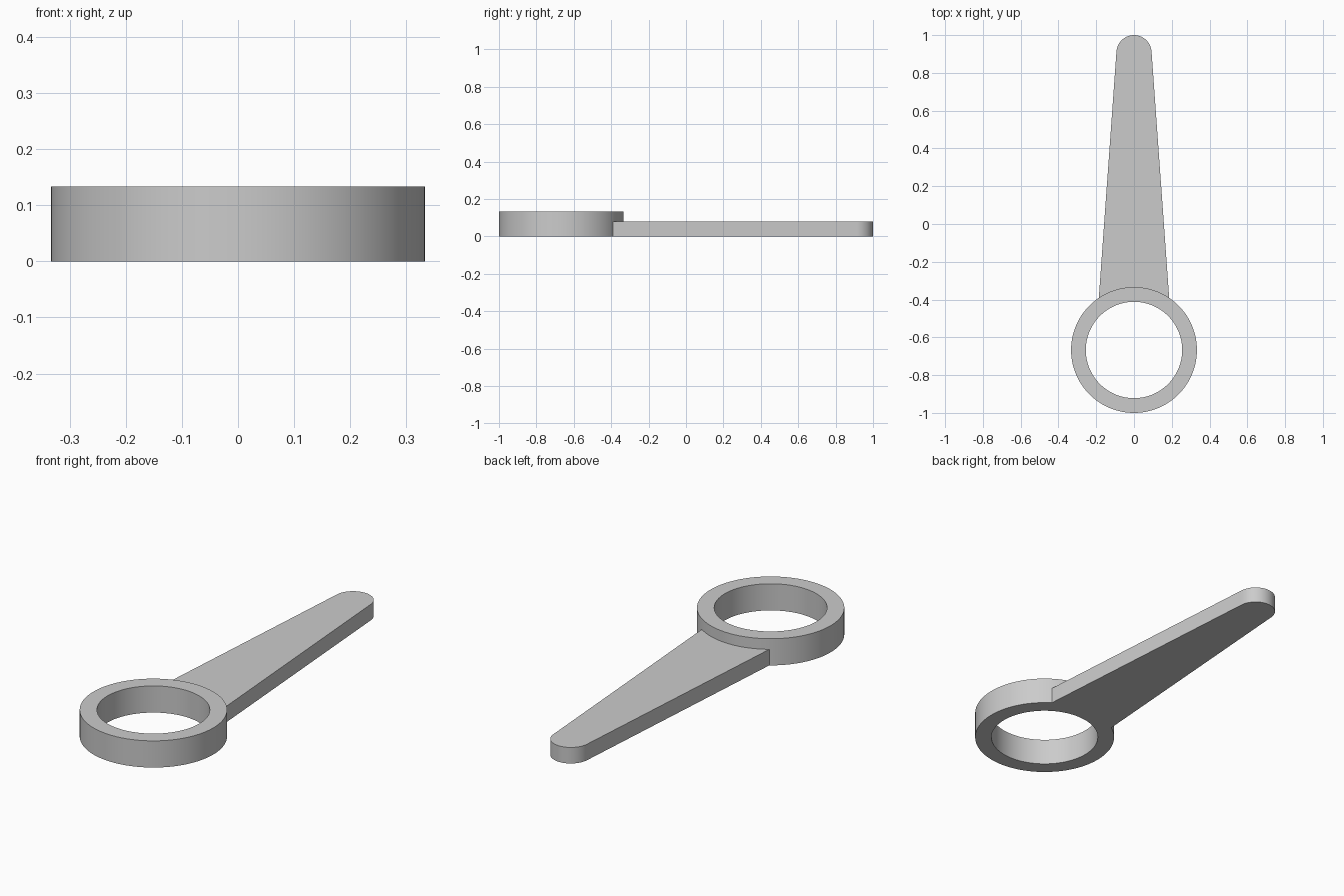
import bpy, bmesh
from math import sin, cos, radians, pi
from mathutils import Vector

cube = bpy.data.objects.get("Cube")
if cube:
    bpy.data.objects.remove(cube, do_unlink=True)

R_OUT, R_IN, RING_Y = 0.333, 0.255, -0.667
RING_H, ARM_H = 0.133, 0.08
TIP_R = 0.093
STEP, ARM_START, ARM_END = 2, 56, 124   # degrees around the ring
TILT = 4                                # taper of the arm sides, degrees

bm = bmesh.new()


def face(points):
    bm.faces.new([bm.verts.new(p) for p in points])


def polar(radius, degrees, z, cy=RING_Y):
    a = radians(degrees)
    return Vector((radius * cos(a), cy + radius * sin(a), z))


# Ring: caps, bore and outer wall, with the wall opened where the arm joins
for a in range(0, 360, STEP):
    b = a + STEP
    face([polar(R_IN, a, RING_H), polar(R_OUT, a, RING_H),
          polar(R_OUT, b, RING_H), polar(R_IN, b, RING_H)])
    face([polar(R_IN, b, 0), polar(R_OUT, b, 0),
          polar(R_OUT, a, 0), polar(R_IN, a, 0)])
    face([polar(R_IN, b, 0), polar(R_IN, a, 0),
          polar(R_IN, a, RING_H), polar(R_IN, b, RING_H)])
    low = ARM_H if ARM_START <= a < ARM_END else 0
    wall = [polar(R_OUT, a, low), polar(R_OUT, b, low)]
    if b == ARM_START:
        wall.append(polar(R_OUT, b, ARM_H))
    wall += [polar(R_OUT, b, RING_H), polar(R_OUT, a, RING_H)]
    if a == ARM_END:
        wall.append(polar(R_OUT, a, ARM_H))
    face(wall)

# Arm: tapered outline from the ring to a rounded tip
tip_y = 1 - TIP_R
tip = [polar(TIP_R, TILT + (180 - 2 * TILT) * i / 32, 0, tip_y) for i in range(33)]
root = [polar(R_OUT, a, 0) for a in range(ARM_END, ARM_START - 1, -STEP)]
lift = Vector((0, 0, ARM_H))
outline = tip + root
face([p + lift for p in outline])
face(outline[::-1])
side = [root[-1]] + tip + [root[0]]
for p, q in zip(side, side[1:]):
    face([p, q, q + lift, p + lift])

bmesh.ops.remove_doubles(bm, verts=bm.verts, dist=1e-5)
bmesh.ops.recalc_face_normals(bm, faces=bm.faces)
mesh = bpy.data.meshes.new("ring_lever")
bm.to_mesh(mesh)
bm.free()
lever = bpy.data.objects.new("ring_lever", mesh)
bpy.context.collection.objects.link(lever)

# Plain grey finish
grey = bpy.data.materials.new("grey")
grey.use_nodes = True
color = (0.6, 0.6, 0.6, 1)
grey.diffuse_color = color
grey.node_tree.nodes["Principled BSDF"].inputs["Base Color"].default_value = color
mesh.materials.append(grey)

bpy.context.view_layer.objects.active = lever
lever.select_set(True)
bpy.ops.object.shade_smooth_by_angle(angle=radians(30))
